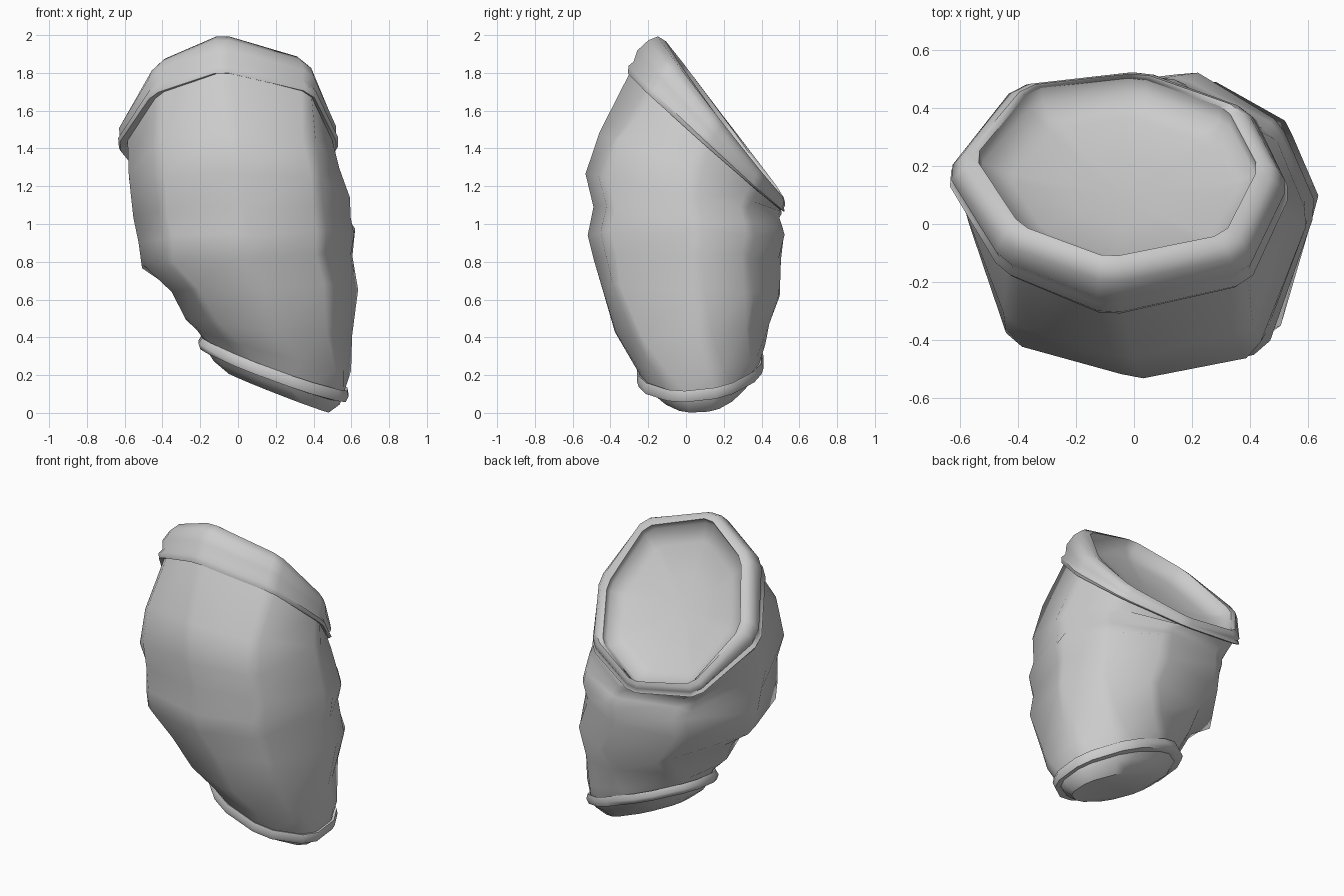
import bpy
import bmesh
import math
import random
from mathutils import Vector

default_cube = bpy.data.objects.get("Cube")
if default_cube:
    bpy.data.objects.remove(default_cube, do_unlink=True)

random.seed(4)

# One plain cloth colour
cloth = bpy.data.materials.new("grey cloth")
cloth.use_nodes = True
cloth_colour = (0.6, 0.6, 0.6, 1.0)
cloth.diffuse_color = cloth_colour
cloth.node_tree.nodes["Principled BSDF"].inputs["Base Color"].default_value = cloth_colour


def softened(points, cut=0.09):
    """Trim each corner into two points so that the section bends softly."""
    corners = [Vector(p) for p in points]
    result = []
    for index, point in enumerate(corners):
        before = corners[index - 1]
        after = corners[(index + 1) % len(corners)]
        result += [point.lerp(before, cut) * 1.02, point.lerp(after, cut) * 1.02]
    return result


# Eight-sided cross-sections, each running right, back, left, front
rim_section = softened(((1, 0), (.78, .65), (.15, 1), (-.6, .87),
                        (-1, .12), (-.68, -.64), (-.06, -1), (.76, -.74)))
full_section = softened(((1, .1), (.8, .64), (.25, 1), (-.55, .87),
                         (-1, .1), (-.74, -.78), (-.03, -1), (.7, -.85)))
turns = [math.tau * (k + 0.5) / 8 for k in range(8)]
wrist_section = softened([(math.cos(a) * 1.06, math.sin(a) * 1.06) for a in turns], 0.2)


def constant(section):
    return lambda t: section


def sleeve_section(t):
    """Round at the wrist, full in the middle, matching the rim at the top."""
    if t < 0.3:
        start, end, mix = wrist_section, full_section, t / 0.3
    else:
        start, end, mix = full_section, rim_section, max(0, (t - 0.85) / 0.15)
    return [a.lerp(b, mix) for a, b in zip(start, end)]


def make_ring(bm, section, row, crumple):
    """Fit a section to its extents on a plane with a height and two slopes."""
    x_min, x_max, y_min, y_max, height, rise_left, rise_back = row
    ring = []
    for u, v in section:
        swell = 1 + random.uniform(-crumple, crumple)
        x = (x_min + x_max) / 2 + (x_max - x_min) / 2 * u * swell
        y = (y_min + y_max) / 2 + (y_max - y_min) / 2 * v * swell
        z = height + rise_left * u + rise_back * v
        z += random.uniform(-crumple, crumple)
        ring.append(bm.verts.new((x, y, z)))
    return ring


def loft(name, section_at, rows, crumple=0.0, closed=False, cap=False,
         inward=False, angle=50):
    """Skin a stack of rings; optionally join the ends or cap the last ring."""
    bm = bmesh.new()
    rings = []
    last = len(rows) - 1
    for index, row in enumerate(rows):
        wobble = crumple if 1 < index < last else 0
        rings.append(make_ring(bm, section_at(index / last), row, wobble))
    pairs = list(zip(rings, rings[1:]))
    if closed:
        pairs.append((rings[-1], rings[0]))
    count = len(rings[0])
    for lower, upper in pairs:
        for i in range(count):
            j = (i + 1) % count
            bm.faces.new((lower[i], lower[j], upper[j], upper[i]))
    if cap:
        bm.faces.new(rings[-1])
    if closed or cap:
        bmesh.ops.recalc_face_normals(bm, faces=bm.faces)
    if inward:
        bmesh.ops.reverse_faces(bm, faces=bm.faces)
    mesh = bpy.data.meshes.new(name)
    bm.to_mesh(mesh)
    bm.free()
    mesh.materials.append(cloth)
    part = bpy.data.objects.new(name, mesh)
    bpy.context.collection.objects.link(part)
    bpy.ops.object.select_all(action="DESELECT")
    part.select_set(True)
    bpy.context.view_layer.objects.active = part
    bpy.ops.object.shade_smooth_by_angle(angle=math.radians(angle))


# Crumpled sleeve, from the wrist up to the shoulder
loft("sleeve_body", sleeve_section, [
    (-.16, .56, -.23, .38, .24, -.13, .03),
    (-.22, .6, -.3, .42, .33, -.11, .02),
    (-.29, .6, -.38, .45, .46, -.04, .02),
    (-.36, .63, -.45, .5, .65, .01, -.02),
    (-.52, .61, -.48, .49, .81, .03, 0),
    (-.52, .61, -.51, .52, .94, .02, -.01),
    (-.55, .6, -.48, .5, 1.04, 0, -.05),
    (-.57, .59, -.52, .49, 1.15, 0, -.11),
    (-.58, .54, -.46, .5, 1.28, 0, -.21),
    (-.59, .5, -.3, .5, 1.44, -.02, -.36),
], crumple=0.018, angle=80)

# Thick slanted rim round the shoulder opening
loft("shoulder_rim", constant(rim_section), [
    (-.57, .49, -.28, .49, 1.44, -.02, -.355),
    (-.63, .52, -.31, .515, 1.435, -.02, -.365),
    (-.64, .53, -.305, .52, 1.455, -.02, -.385),
    (-.62, .51, -.28, .515, 1.475, -.02, -.385),
    (-.635, .52, -.26, .52, 1.51, -.02, -.41),
    (-.61, .5, -.2, .52, 1.55, -.02, -.425),
    (-.58, .47, -.15, .515, 1.57, -.02, -.425),
    (-.54, .42, -.11, .5, 1.55, -.02, -.42),
], closed=True, angle=60)

# Slightly dished lining inside the opening
loft("sleeve_lining", constant(rim_section), [
    (-.54, .42, -.11, .5, 1.55, -.02, -.42),
    (-.53, .42, -.14, .45, 1.52, -.02, -.41),
    (-.42, .32, -.11, .36, 1.495, -.01, -.325),
    (-.24, .13, -.01, .23, 1.48, 0, -.165),
    (-.1, 0, .07, .14, 1.475, 0, -.05),
], cap=True, inward=True, angle=80)

# Narrow rolled hem at the wrist
loft("wrist_hem", constant(wrist_section), [
    (-.15, .54, -.22, .37, .25, -.13, .03),
    (-.19, .58, -.25, .4, .265, -.14, .035),
    (-.21, .585, -.26, .41, .235, -.14, .035),
    (-.2, .57, -.25, .4, .205, -.14, .035),
    (-.15, .53, -.21, .36, .2, -.13, .03),
], closed=True, angle=60)

# Tapered plug closing the wrist
loft("wrist_plug", constant(wrist_section), [
    (-.17, .55, -.22, .37, .22, -.13, .03),
    (-.13, .54, -.19, .34, .165, -.115, .02),
    (-.05, .48, -.13, .27, .107, -.103, .01),
], cap=True, angle=40)
